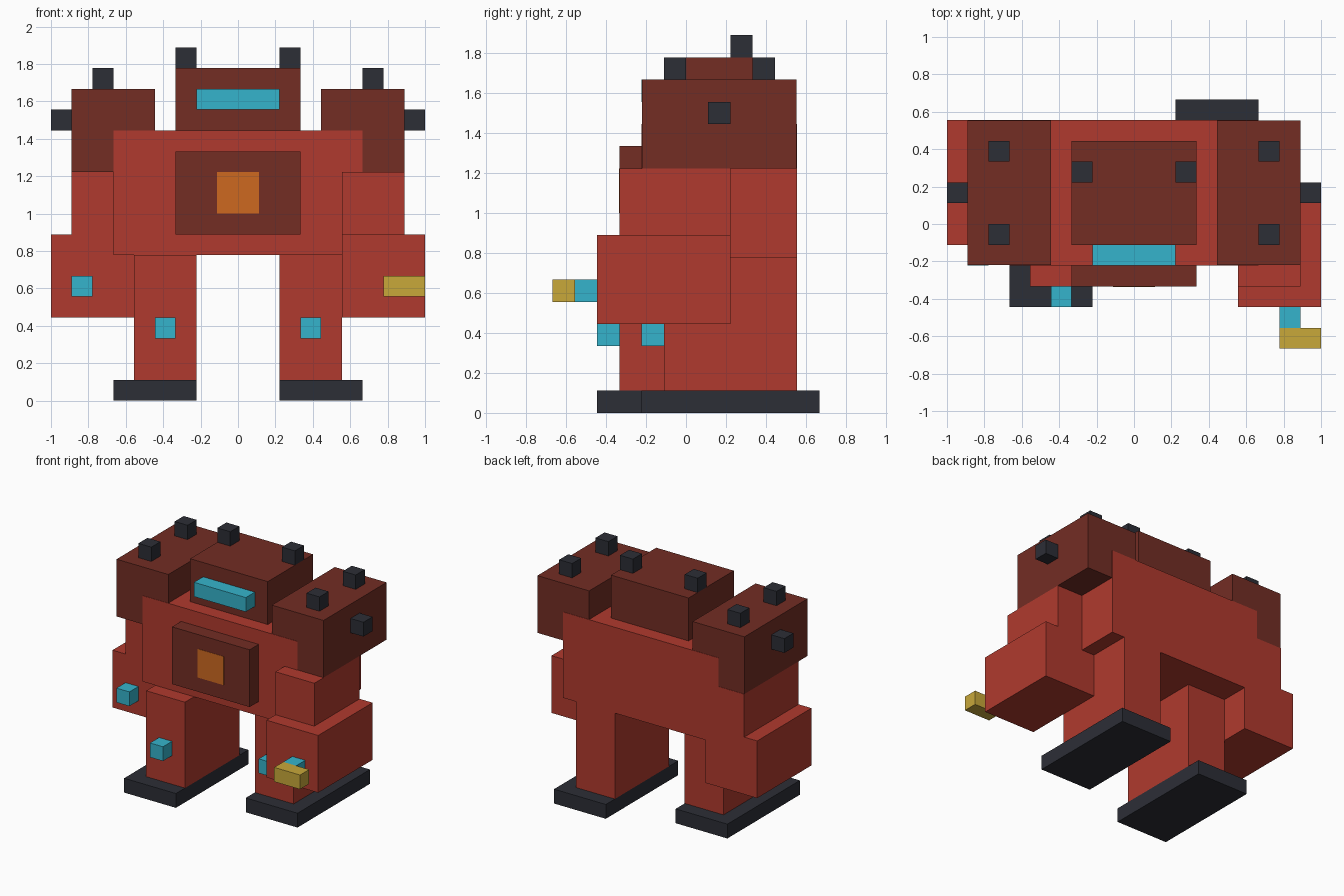
import bpy
import bmesh

if "Cube" in bpy.data.objects:
    bpy.data.objects.remove(bpy.data.objects["Cube"])

U = 1 / 9  # grid unit: every part snaps to ninths


def linear(c):
    c /= 255
    return c / 12.92 if c <= 0.04045 else ((c + 0.055) / 1.055) ** 2.4


def material(name, r, g, b):
    m = bpy.data.materials.new(name)
    m.diffuse_color = (linear(r), linear(g), linear(b), 1)
    m.use_nodes = True
    m.node_tree.nodes["Principled BSDF"].inputs["Base Color"].default_value = m.diffuse_color
    return m


RED = material("red_armour", 176, 58, 46)
MAROON = material("dark_red_armour", 115, 45, 36)
DARK = material("dark_metal", 44, 46, 54)
CYAN = material("cyan_light", 53, 180, 204)
GOLD = material("gold", 200, 168, 58)
ORANGE = material("orange_core", 205, 105, 32)


def box(name, mat, x, y, z):
    """Axis-aligned block from (min, max) ranges in grid units."""
    bm = bmesh.new()
    bmesh.ops.create_cube(bm, size=1)
    for v in bm.verts:
        v.co = [r[0 if c < 0 else 1] * U for c, r in zip(v.co, (x, y, z))]
    mesh = bpy.data.meshes.new(name)
    bm.to_mesh(mesh)
    bm.free()
    mesh.materials.append(mat)
    obj = bpy.data.objects.new(name, mesh)
    bpy.context.collection.objects.link(obj)
    return obj


# Body and head
box("torso", RED, (-6, 6), (-2, 5), (7, 13))
box("chest_plate", MAROON, (-3, 3), (-3, -2), (8, 12))
box("chest_core", ORANGE, (-1, 1), (-3.02, -3), (9, 11))
box("head", MAROON, (-3, 3), (-1, 4), (13, 16))
box("visor", CYAN, (-2, 2), (-2, -1), (14, 15))

# Sides: s mirrors x, leg and arm are the walking-pose offsets along y
for side, s, leg, arm in (("left", -1, -2, 3), ("right", 1, 0, 0)):
    def part(name, mat, x, y, z):
        box(f"{side}_{name}", mat, tuple(sorted((s * x[0], s * x[1]))), y, z)

    # Legs
    part("foot", DARK, (2, 6), (leg - 2, leg + 6), (0, 1))
    part("leg", RED, (2, 5), (leg - 1, leg + 5), (1, 7))
    part("knee_light", CYAN, (3, 4), (leg - 2, leg - 1), (3, 4))

    # Shoulders, a hair slimmer than the torso so its faces stay on top
    part("shoulder", MAROON, (4, 8), (-1.98, 4.98), (11, 15))
    part("shoulder_side_stud", DARK, (8, 9), (1, 2), (13, 14))
    for end, y in (("front", -1), ("back", 3)):
        part(f"shoulder_{end}_stud", DARK, (6, 7), (y, y + 1), (15, 16))

    # Arms
    upper_front = -3 if s > 0 else -1
    part("upper_arm", RED, (5, 8), (upper_front, arm + 2), (8, 11))
    part("forearm", RED, (5, 9), (arm - 4, arm + 2), (4, 8))
    part("arm_light", CYAN, (7, 8), (arm - 5, arm - 4), (5, 6))

    # Antenna
    part("antenna", DARK, (2, 3), (2, 3), (16, 17))

# Gold tip on the right arm
box("right_arm_tip", GOLD, (7, 9), (-6, -5), (5, 6))
